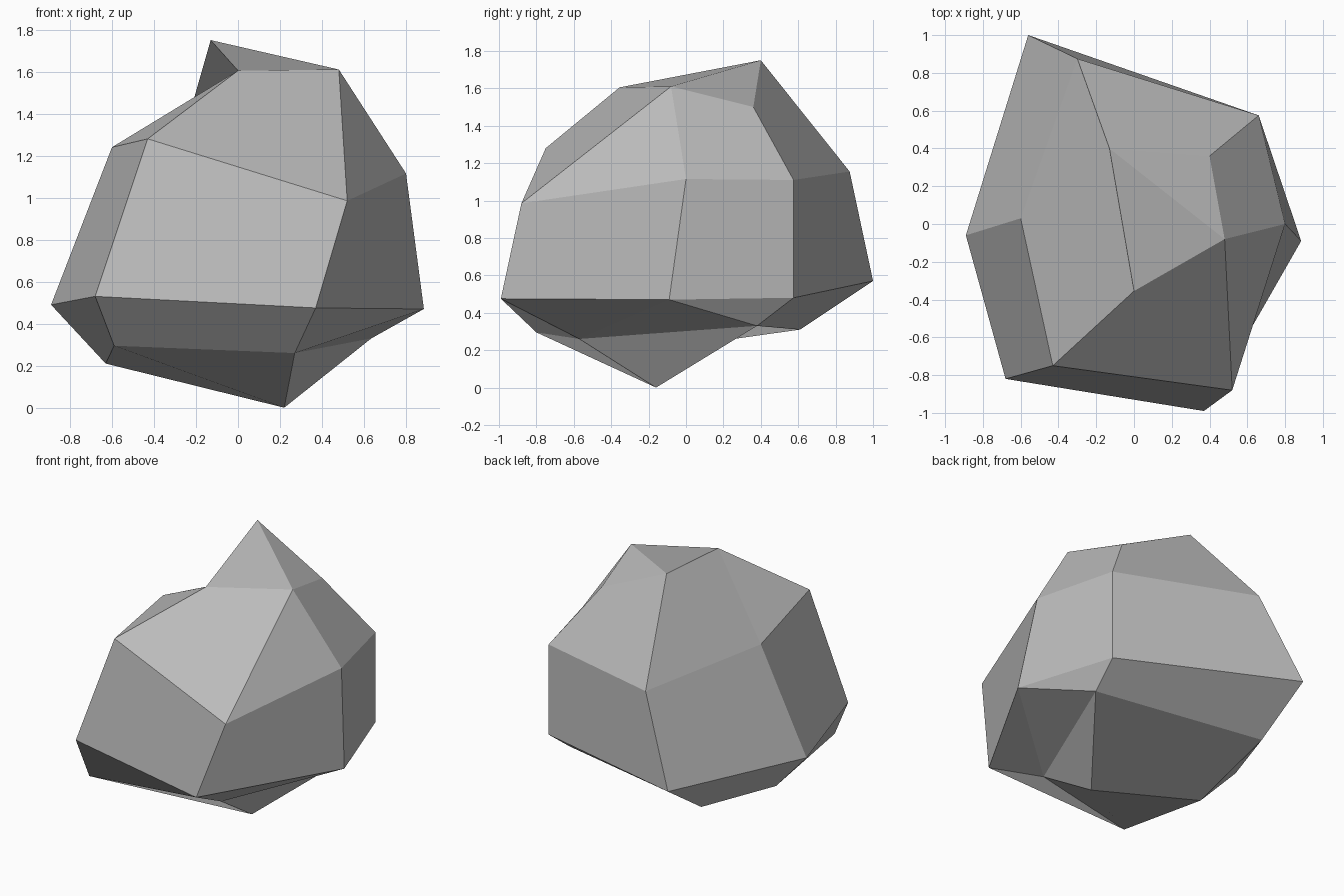
import bpy
import bmesh

# Remove the default cube only
default_cube = bpy.data.objects.get("Cube")
if default_cube:
    bpy.data.objects.remove(default_cube, do_unlink=True)


def make_material(name, colour):
    material = bpy.data.materials.new(name)
    material.use_nodes = True
    material.diffuse_color = colour
    shader = next(n for n in material.node_tree.nodes if n.type == "BSDF_PRINCIPLED")
    shader.inputs["Base Color"].default_value = colour
    shader.inputs["Roughness"].default_value = 0.9
    return material


bm = bmesh.new()


def add_corners(points):
    return [bm.verts.new(point) for point in points]


def add_face(*corners):
    bm.faces.new(corners)


# Rings of rock corners, counter-clockwise from the front left of the view
waist = add_corners([(-.68, -.82, .53), (.37, -.99, .475), (.885, -.09, .47),
                     (.66, .575, .48), (-.56, 1, .57), (-.89, -.06, .49)])
shoulder = add_corners([(-.43, -.75, 1.28), (.52, -.88, .985), (.8, 0, 1.115),
                        (.66, .575, 1.11), (-.3, .875, 1.155), (-.6, .03, 1.24)])

# Crown: front edge, back notch and peak
crown_left, crown_right, notch, peak = add_corners(
    [(0, -.355, 1.605), (.48, -.08, 1.61), (.4, .36, 1.5), (-.13, .4, 1.75)])

# Underside: five lower corners and the point it rests on
foot_left, foot_front, foot_right, foot_back, foot_side, tip = add_corners(
    [(-.59, -.8, .295), (.27, -.57, .26), (.635, .38, .33),
     (-.545, .61, .31), (-.63, -.095, .21), (.22, -.16, 0)])

# Side facets between the two rings
for i in range(len(waist)):
    j = (i + 1) % len(waist)
    add_face(waist[i], waist[j], shoulder[j], shoulder[i])

# Top facets
front_left, front_right, right, back_right, back_left, left = shoulder
add_face(front_left, front_right, crown_right, crown_left)
add_face(front_right, right, crown_right)
add_face(right, back_right, notch, crown_right)
add_face(back_right, back_left, peak, notch)
add_face(back_left, left, crown_left, peak)
add_face(left, front_left, crown_left)
add_face(crown_left, crown_right, peak)
add_face(crown_right, notch, peak)

# Bottom facets
front_left, front_right, right, back_right, back_left, left = waist
add_face(front_right, front_left, foot_left, foot_front)
add_face(right, front_right, foot_front)
add_face(right, foot_front, foot_right)
add_face(back_right, right, foot_right)
add_face(back_left, back_right, foot_right, foot_back)
add_face(left, back_left, foot_back, foot_side)
add_face(front_left, left, foot_side, foot_left)
add_face(foot_left, foot_side, tip, foot_front)
add_face(foot_side, foot_back, foot_right, tip)
add_face(foot_right, foot_front, tip)

# Finished rock with flat facets
bmesh.ops.recalc_face_normals(bm, faces=bm.faces[:])
mesh = bpy.data.meshes.new("rock")
bm.to_mesh(mesh)
bm.free()
mesh.materials.append(make_material("stone grey", (.5, .5, .5, 1)))
rock = bpy.data.objects.new("rock", mesh)
bpy.context.collection.objects.link(rock)
